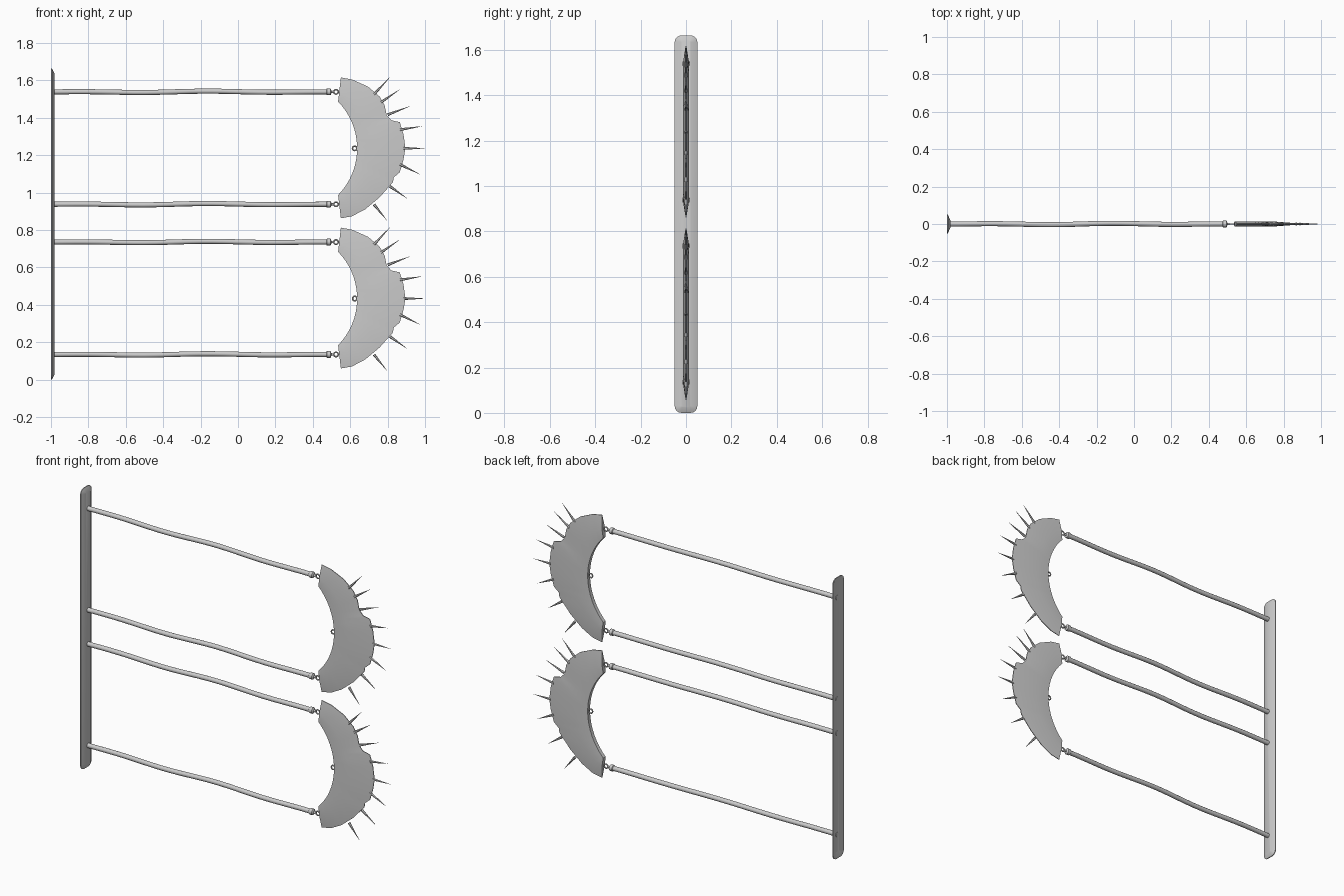
import bpy, bmesh, math
from mathutils import Vector, Matrix

cube = bpy.data.objects.get("Cube")
if cube:
    bpy.data.objects.remove(cube, do_unlink=True)

GREY = (0.6, 0.6, 0.6, 1)
steel = bpy.data.materials.new("steel_grey")
steel.use_nodes = True
steel.diffuse_color = GREY
steel.node_tree.nodes["Principled BSDF"].inputs["Base Color"].default_value = GREY


def finish(name, bm, smooth=True):
    bmesh.ops.recalc_face_normals(bm, faces=bm.faces[:])
    mesh = bpy.data.meshes.new(name)
    bm.to_mesh(mesh)
    bm.free()
    mesh.materials.append(steel)
    obj = bpy.data.objects.new(name, mesh)
    bpy.context.collection.objects.link(obj)
    if smooth:
        bpy.ops.object.select_all(action='DESELECT')
        obj.select_set(True)
        bpy.context.view_layer.objects.active = obj
        bpy.ops.object.shade_smooth_by_angle(angle=math.radians(35))
    return obj


def loft(bm, rings, closed=False):
    """Skin a list of point rings; cap both ends or join last to first."""
    loops = [[bm.verts.new(p) for p in ring] for ring in rings]
    pairs = list(zip(loops, loops[1:]))
    if closed:
        pairs.append((loops[-1], loops[0]))
    else:
        bm.faces.new(loops[0])
        bm.faces.new(loops[-1])
    for a, b in pairs:
        for i in range(len(a)):
            j = (i + 1) % len(a)
            bm.faces.new((a[i], a[j], b[j], b[i]))


def circle(x, y, z, r, sides=12):
    return [(x, y + r * math.cos(k * math.tau / sides), z + r * math.sin(k * math.tau / sides))
            for k in range(sides)]


def rounded(x, hy, hz, r):
    """Rounded rectangle across the wall plate."""
    pts = []
    for k, (sy, sz) in enumerate(((1, 1), (-1, 1), (-1, -1), (1, -1))):
        for s in range(5):
            a = (k + s / 4) * math.pi / 2
            pts.append((x, sy * (hy - r) + r * math.cos(a), MID + sz * (hz - r) + r * math.sin(a)))
    return pts


# Wall plate: bevelled bar, hollow at the back
MID = 0.832
bm = bmesh.new()
loft(bm, [rounded(-0.99, 0.018, 0.8, 0.004), rounded(-1, 0.043, 0.825, 0.024),
          rounded(-1, 0.05, 0.832, 0.03), rounded(-0.995, 0.05, 0.832, 0.03),
          rounded(-0.982, 0.02, 0.806, 0.004)])
finish("wall_plate", bm)


# Wavy rods with an end collar and a neck
def rod(z):
    bm = bmesh.new()
    rings = []
    for i in range(25):
        t = i / 24
        fade = math.sin(math.pi * t)
        dz = 0.004 * fade * math.cos((t - 0.57) * 12)
        dy = 0.004 * fade * math.sin(t * 13)
        rings.append(circle(-0.992 + 1.47 * t, dy, z + dz, 0.0135))
    loft(bm, rings)
    finish("rod", bm)
    bm = bmesh.new()
    loft(bm, [circle(x, 0, z, r) for x, r in
              ((0.472, 0.014), (0.475, 0.018), (0.494, 0.018), (0.497, 0.014),
               (0.499, 0.007), (0.511, 0.005))])
    finish("rod_collar", bm)


# Small ring lying in the upright plane
def eyelet(name, x, z, major=0.012, minor=0.004):
    bm = bmesh.new()
    rings = []
    for i in range(16):
        a = i * math.tau / 16
        rings.append([(x + (major + minor * math.cos(b)) * math.cos(a), minor * math.sin(b),
                       z + (major + minor * math.cos(b)) * math.sin(a))
                      for b in (k * math.tau / 8 for k in range(8))])
    loft(bm, rings, closed=True)
    finish(name, bm)


# Outer edge of the crescent, top to bottom, relative to its middle
OUTER = [(0.55, 0.379), (0.61, 0.368), (0.695, 0.33), (0.757, 0.277), (0.784, 0.23),
         (0.795, 0.177), (0.82, 0.15), (0.865, 0.14), (0.885, 0.075), (0.895, 0),
         (0.885, -0.06), (0.865, -0.128), (0.833, -0.155), (0.828, -0.182),
         (0.757, -0.262), (0.68, -0.326), (0.61, -0.363), (0.55, -0.374)]


def crescent(z):
    bm = bmesh.new()
    rings = []
    radius, sweep = 0.357, math.radians(44.4)
    for i, (ox, oz) in enumerate(OUTER):
        a = sweep * (1 - 2 * i / (len(OUTER) - 1))
        inner = Vector((0.28 + radius * math.cos(a), 0, z + radius * math.sin(a)))
        outer = Vector((ox, 0, z + oz))
        ridge = inner.lerp(outer, 0.4)
        rows = ((inner, 0.011), (ridge, 0.014), (outer, 0.002))
        front = [p + Vector((0, -t, 0)) for p, t in rows]
        back = [p + Vector((0, t, 0)) for p, t in reversed(rows)]
        rings.append(front + back)
    loft(bm, rings)
    finish("crescent_blade", bm)


# Thorn-like spikes: base and tip
SPIKES = [((0.727, 0.289), (0.812, 0.38)), ((0.764, 0.246), (0.866, 0.316)),
          ((0.80, 0.18), (0.919, 0.225)), ((0.866, 0.10), (0.983, 0.118)),
          ((0.885, 0), (0.998, 0)), ((0.866, -0.086), (0.973, -0.139)),
          ((0.812, -0.203), (0.903, -0.267)), ((0.727, -0.30), (0.796, -0.385))]


def spikes(z):
    bm = bmesh.new()
    for (bx, bz), (tx, tz) in SPIKES:
        base, tip = Vector((bx, 0, z + bz)), Vector((tx, 0, z + tz))
        axis = tip - base
        turn = axis.to_track_quat('Z', 'Y').to_matrix().to_4x4()
        bmesh.ops.create_cone(bm, cap_ends=True, segments=6, radius1=0.008, radius2=0.0005,
                              depth=axis.length,
                              matrix=Matrix.Translation((base + tip) / 2) @ turn)
    finish("blade_spikes", bm, smooth=False)


# Two stacked units
for z in (1.237, 0.434):
    crescent(z)
    spikes(z)
    eyelet("middle_eyelet", 0.624, z)
    for side in (0.302, -0.299):
        rod(z + side)
        eyelet("link_eyelet", 0.524, z + side)
